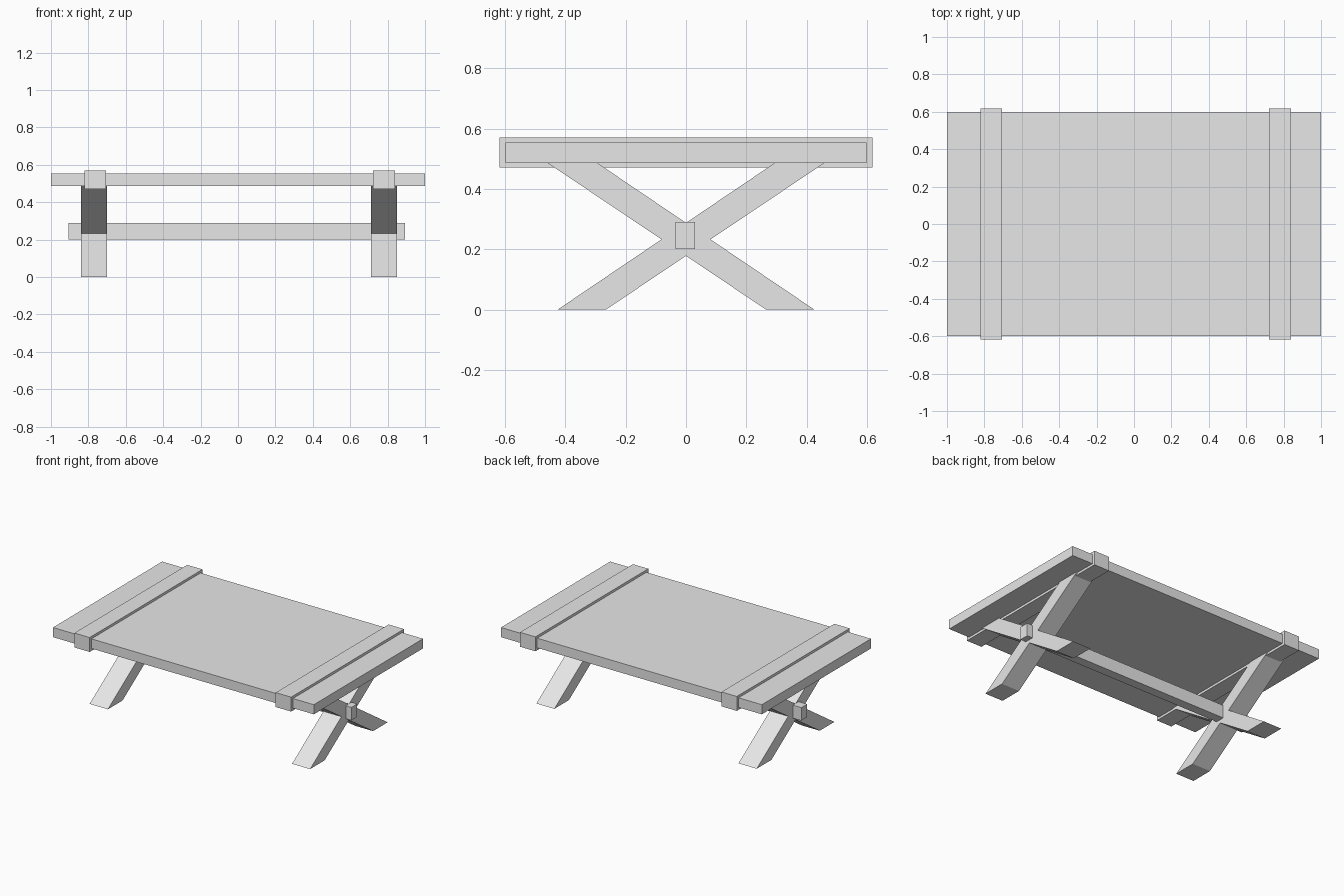
import bpy

if "Cube" in bpy.data.objects:
    bpy.data.objects.remove(bpy.data.objects["Cube"])

grey = bpy.data.materials.new("plain_grey")
grey.diffuse_color = (0.8, 0.8, 0.8, 1)
grey.use_nodes = True
grey.node_tree.nodes["Principled BSDF"].inputs["Base Color"].default_value = grey.diffuse_color


def add_prism(name, profile, x0, x1):
    """Extrude a (y, z) outline, counter-clockwise seen from +x, along x."""
    n = len(profile)
    verts = [(x, y, z) for x in (x0, x1) for y, z in profile]
    faces = [tuple(reversed(range(n))), tuple(range(n, 2 * n))]
    faces += [(i, (i + 1) % n, n + (i + 1) % n, n + i) for i in range(n)]
    mesh = bpy.data.meshes.new(name)
    mesh.from_pydata(verts, [], faces)
    mesh.materials.append(grey)
    obj = bpy.data.objects.new(name, mesh)
    bpy.context.collection.objects.link(obj)
    return obj


def add_box(name, x0, x1, y0, y1, z0, z1):
    return add_prism(name, [(y0, z0), (y1, z0), (y1, z1), (y0, z1)], x0, x1)


# Table top slab
add_box("table_top", -1.0, 1.0, -0.598, 0.598, 0.486, 0.553)

# Straps around the top
add_box("left_strap", -0.822, -0.705, -0.618, 0.618, 0.47, 0.57)
add_box("right_strap", 0.722, 0.84, -0.618, 0.618, 0.47, 0.57)

# Long stretcher through the leg crossings
add_box("stretcher", -0.905, 0.893, -0.034, 0.03, 0.20, 0.29)

# Crossed legs, cut level at floor and top
rising = [(-0.425, 0), (-0.265, 0), (0.462, 0.488), (0.297, 0.488)]
falling = [(-y, z) for y, z in reversed(rising)]
for side, x0, x1 in (("left", -0.84, -0.70), ("right", 0.712, 0.85)):
    add_prism(side + "_rising_leg", rising, x0, x1)
    add_prism(side + "_falling_leg", falling, x0, x1)
